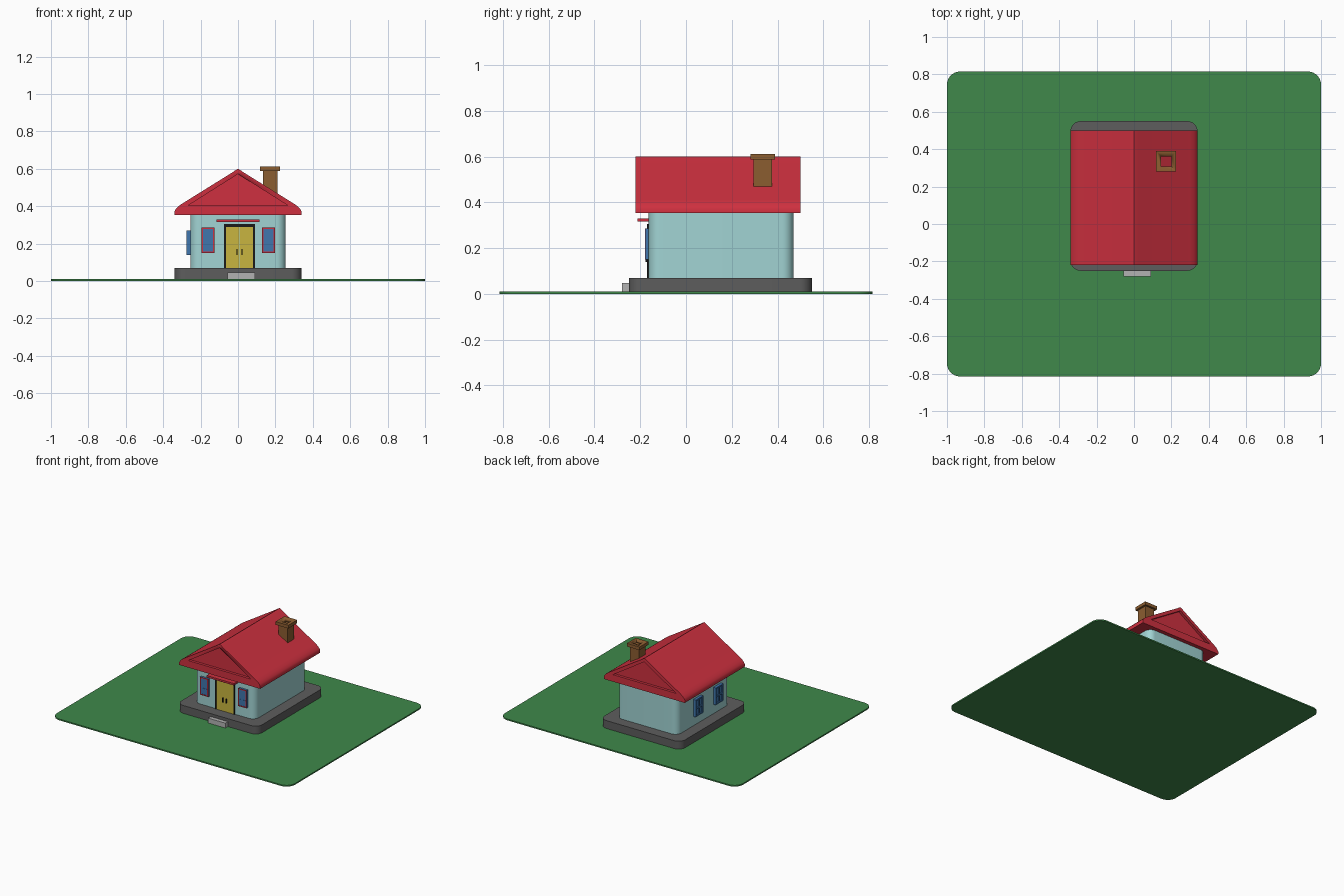
import bpy, bmesh, math

if "Cube" in bpy.data.objects:
    bpy.data.objects.remove(bpy.data.objects["Cube"])


def mat(name, r, g, b):
    m = bpy.data.materials.new(name)
    m.diffuse_color = (r, g, b, 1)
    m.use_nodes = True
    m.node_tree.nodes["Principled BSDF"].inputs["Base Color"].default_value = m.diffuse_color
    return m


GREEN = mat("grass", 0.05, 0.25, 0.07)
RED = mat("red", 0.62, 0.03, 0.05)
TEAL = mat("pale_teal", 0.36, 0.66, 0.66)
DARK = mat("dark_grey", 0.11, 0.11, 0.11)
LIGHT = mat("light_grey", 0.45, 0.45, 0.45)
BROWN = mat("brown", 0.26, 0.11, 0.03)
BLUE = mat("blue", 0.05, 0.18, 0.42)
YELLOW = mat("yellow", 0.58, 0.46, 0.05)
BLACK = mat("black", 0.01, 0.01, 0.01)


def finish(bm, name, m):
    bmesh.ops.recalc_face_normals(bm, faces=bm.faces)
    me = bpy.data.meshes.new(name)
    bm.to_mesh(me)
    bm.free()
    me.materials.append(m)
    ob = bpy.data.objects.new(name, me)
    bpy.context.collection.objects.link(ob)
    bpy.context.view_layer.objects.active = ob
    bpy.ops.object.select_all(action='DESELECT')
    ob.select_set(True)
    bpy.ops.object.shade_smooth_by_angle(angle=math.radians(30))
    return ob


def box(name, x, y, z, m, radius=0):
    """Box from (min, max) ranges, optionally with rounded vertical corners."""
    bm = bmesh.new()
    bmesh.ops.create_cube(bm, size=1)
    for v in bm.verts:
        v.co = [r[0] if c < 0 else r[1] for c, r in zip(v.co, (x, y, z))]
    if radius:
        edges = [e for e in bm.edges if abs(e.verts[0].co.z - e.verts[1].co.z) > 1e-6]
        bmesh.ops.bevel(bm, geom=edges, offset=radius, segments=8,
                        profile=0.5, affect='EDGES')
    return finish(bm, name, m)


def prism(name, pts, y0, y1, m):
    """Extrude an xz profile along y."""
    bm = bmesh.new()
    f = bm.faces.new([bm.verts.new((px, y0, pz)) for px, pz in pts])
    ext = bmesh.ops.extrude_face_region(bm, geom=[f])
    for v in ext["geom"]:
        if isinstance(v, bmesh.types.BMVert):
            v.co.y = y1
    return finish(bm, name, m)


def cut(ob, cutter):
    mod = ob.modifiers.new("cut", 'BOOLEAN')
    mod.operation = 'DIFFERENCE'
    mod.solver = 'EXACT'
    mod.object = cutter
    cutter.hide_render = True
    cutter.hide_set(True)


# Lawn, plinth, step, walls
box("lawn", (-1, 1), (-.815, .815), (0, .01), GREEN, .07)
box("plinth", (-.34, .34), (-.25, .55), (.01, .07), DARK, .055)
box("front_step", (-.055, .09), (-.28, -.24), (.01, .047), LIGHT)
box("walls", (-.255, .255), (-.163, .47), (.07, .36), TEAL, .05)

# Roof with softened ridge and eaves, recessed gables
half = [(.34, .352), (.34, .372), (.334, .384), (.32, .399), (.30, .413),
        (.025, .584), (.013, .593)]
roof = prism("roof", half + [(0, .6)] + [(-x, z) for x, z in reversed(half)], -.22, .5, RED)
tri = [(-.265, .405), (.265, .405), (0, .572)]
cut(roof, prism("front_gable_cutter", tri, -.25, -.20, RED))
cut(roof, prism("back_gable_cutter", tri, .48, .53, RED))

# Hollow chimney
shaft = box("chimney_shaft", (.133, .21), (.295, .375), (.46, .592), BROWN)
cap = box("chimney_cap", (.118, .225), (.282, .39), (.588, .612), BROWN)
hole = box("chimney_cutter", (.145, .2), (.308, .362), (.4, .7), BROWN)
cut(shaft, hole)
cut(cap, hole)

# Double door with black frame, handles and canopy
box("door_frame_top", (-.075, .09), (-.17, -.16), (.29, .305), BLACK)
for side, x in (("left", -.075), ("right", .08)):
    box(f"door_frame_{side}", (x, x + .01), (-.17, -.16), (.07, .295), BLACK)
for side, x0, hx in (("left", -.065, -.006), ("right", .0085, .021)):
    box(f"door_leaf_{side}", (x0, x0 + .0715), (-.168, -.16), (.07, .29), YELLOW)
    box(f"door_handle_{side}", (hx - .003, hx + .003), (-.178, -.167), (.14, .172), BLACK)
box("door_canopy", (-.115, .115), (-.213, -.16), (.315, .329), RED)

# Front windows: blue block with red trim
for side, c in (("left", -.16), ("right", .162)):
    a, b = c - .035, c + .035
    n = f"front_window_{side}"
    box(n, (a, b), (-.178, -.16), (.15, .285), BLUE)
    trim = (-.18, -.177)
    for i, e in enumerate((a, b - .008)):
        box(f"{n}_trim_upright_{i}", (e, e + .008), trim, (.15, .285), RED)
    for i, e in enumerate((.15, .277)):
        box(f"{n}_trim_rail_{i}", (a, b), trim, (e, e + .008), RED)
    box(f"{n}_crossbar", (a, b), (-.1795, -.177), (.199, .205), BLUE)

# Left side windows: raised blue frame, centre bars
for side, c in (("front", -.01), ("back", .23)):
    a, b = c - .045, c + .045
    n = f"side_window_{side}"
    box(n, (-.268, -.25), (a, b), (.14, .27), BLUE)
    fx = (-.275, -.25)
    for i, e in enumerate((a, c - .005, b - .01)):
        box(f"{n}_upright_{i}", fx, (e, e + .01), (.14, .27), BLUE)
    for i, e in enumerate((.14, .195, .26)):
        box(f"{n}_rail_{i}", fx, (a, b), (e, e + .01), BLUE)
